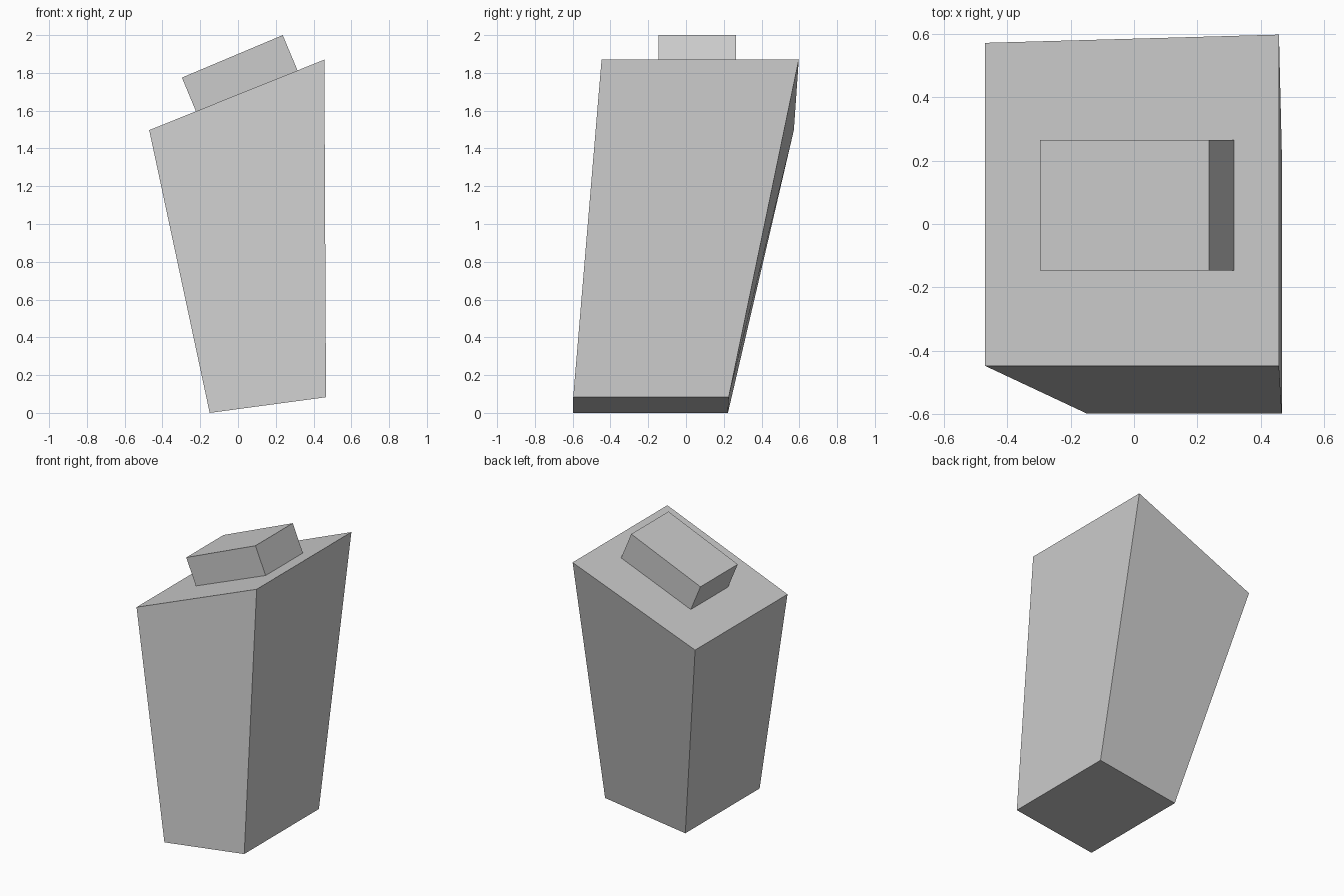
import bpy
import bmesh
from mathutils import Vector

cube = bpy.data.objects.get("Cube")
if cube:
    bpy.data.objects.remove(cube, do_unlink=True)

grey = bpy.data.materials.new("plain_grey")
grey.use_nodes = True
grey.diffuse_color = (0.6, 0.6, 0.6, 1)
grey.node_tree.nodes["Principled BSDF"].inputs["Base Color"].default_value = (0.6, 0.6, 0.6, 1)


def loft(name, lower, upper):
    """Six-sided block between two four-cornered rings."""
    bm = bmesh.new()
    low = [bm.verts.new(p) for p in lower]
    top = [bm.verts.new(p) for p in upper]
    bm.faces.new(low[::-1])
    bm.faces.new(top)
    for i in range(4):
        j = (i + 1) % 4
        bm.faces.new((low[i], low[j], top[j], top[i]))
    bmesh.ops.recalc_face_normals(bm, faces=bm.faces)
    mesh = bpy.data.meshes.new(name)
    bm.to_mesh(mesh)
    bm.free()
    mesh.materials.append(grey)
    obj = bpy.data.objects.new(name, mesh)
    bpy.context.collection.objects.link(obj)
    return obj


def ring(left, right, front, back_left, back_right):
    """Corners of a sloping ring from its two (x, z) ends."""
    (xl, zl), (xr, zr) = left, right
    return [Vector(p) for p in ((xl, front, zl), (xr, front, zr),
                                (xr, back_right, zr), (xl, back_left, zl))]


# Tapered body with slanted base and top
loft("body",
     ring((-0.15, 0.0), (0.466, 0.083), -0.597, 0.222, 0.226),
     ring((-0.47, 1.497), (0.457, 1.87), -0.447, 0.571, 0.597))

# Cap square to the slanted top, sunk slightly into it
cap_top = ring((-0.297, 1.775), (0.237, 2.0), -0.146, 0.265, 0.265)
drop = Vector((0.078, 0, -0.187)) * 1.1
loft("cap", [p + drop for p in cap_top], cap_top)
